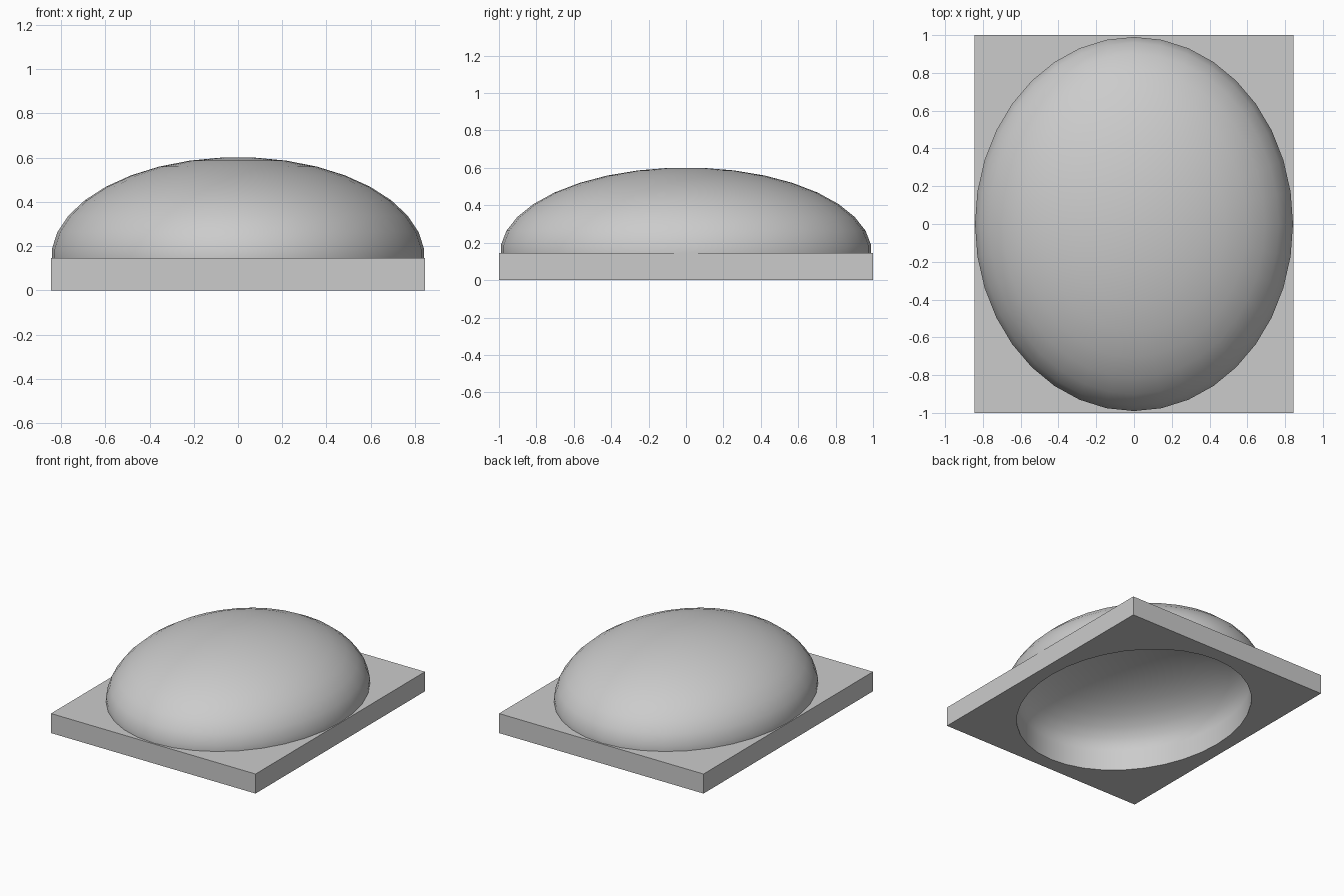
import bpy, bmesh, math

cube = bpy.data.objects.get("Cube")
if cube:
    bpy.data.objects.remove(cube, do_unlink=True)

SEGMENTS, RINGS = 36, 9
PLATE_X, PLATE_Y, PLATE_Z = 0.845, 1.0, 0.146
WALL = 0.097
OUTER = (0.845, 0.994, 0.456)             # semi-axes of the outer dome
INNER = tuple(r - WALL for r in OUTER)    # semi-axes of the hollow
STEP = math.pi / 2 / RINGS
RIM = math.cos(STEP / 2)                  # the widest ring sits half a step up

grey = bpy.data.materials.new("plain grey")
grey.use_nodes = True
colour = (0.6, 0.6, 0.6, 1.0)
grey.diffuse_color = colour
grey.node_tree.nodes["Principled BSDF"].inputs["Base Color"].default_value = colour


def make_object(name, bm):
    bmesh.ops.recalc_face_normals(bm, faces=bm.faces)
    mesh = bpy.data.meshes.new(name)
    bm.to_mesh(mesh)
    bm.free()
    mesh.materials.append(grey)
    obj = bpy.data.objects.new(name, mesh)
    bpy.context.collection.objects.link(obj)
    return obj


def ellipse(bm, axes, scale, z):
    angles = [2 * math.pi * i / SEGMENTS for i in range(SEGMENTS)]
    return [bm.verts.new((axes[0] * scale * math.cos(a), axes[1] * scale * math.sin(a), z))
            for a in angles]


def bridge(bm, low, high):
    for i in range(SEGMENTS):
        j = (i + 1) % SEGMENTS
        bm.faces.new((low[i], low[j], high[j], high[i]))


def half_ellipsoid(bm, axes):
    """Upright band, then rings up to a small flat cap; returns the rim."""
    rim = below = ellipse(bm, axes, RIM, PLATE_Z)
    for k in range(RINGS):
        t = STEP * (k + 0.5)
        ring = ellipse(bm, axes, math.cos(t), PLATE_Z + axes[2] * math.sin(t))
        bridge(bm, below, ring)
        below = ring
    bm.faces.new(below)
    return rim


# Hollow dome
bm = bmesh.new()
outer_rim = half_ellipsoid(bm, OUTER)
inner_rim = half_ellipsoid(bm, INNER)
bridge(bm, outer_rim, inner_rim)
dome = make_object("dome", bm)

# Rectangular plate with an oval opening
bm = bmesh.new()
levels = []
for z in (0, PLATE_Z):
    hole = ellipse(bm, INNER, RIM, z)
    corners = [bm.verts.new((sx * PLATE_X, sy * PLATE_Y, z))
               for sx, sy in ((1, 1), (-1, 1), (-1, -1), (1, -1))]
    quarter = SEGMENTS // 4
    for q in range(4):
        # each corner fans to its quarter of the oval, then joins the next corner
        for i in range(q * quarter, (q + 1) * quarter):
            bm.faces.new((hole[i], hole[(i + 1) % SEGMENTS], corners[q]))
        bm.faces.new((corners[q], hole[(q + 1) * quarter % SEGMENTS], corners[(q + 1) % 4]))
    levels.append((hole, corners))
(low_hole, low), (high_hole, high) = levels
bridge(bm, low_hole, high_hole)
for q in range(4):
    n = (q + 1) % 4
    bm.faces.new((low[q], low[n], high[n], high[q]))
plate = make_object("base_plate", bm)

# Smooth curved surfaces, sharp edges kept
for obj in (dome, plate):
    bpy.ops.object.select_all(action="DESELECT")
    obj.select_set(True)
    bpy.context.view_layer.objects.active = obj
    bpy.ops.object.shade_smooth_by_angle(angle=math.radians(35))
